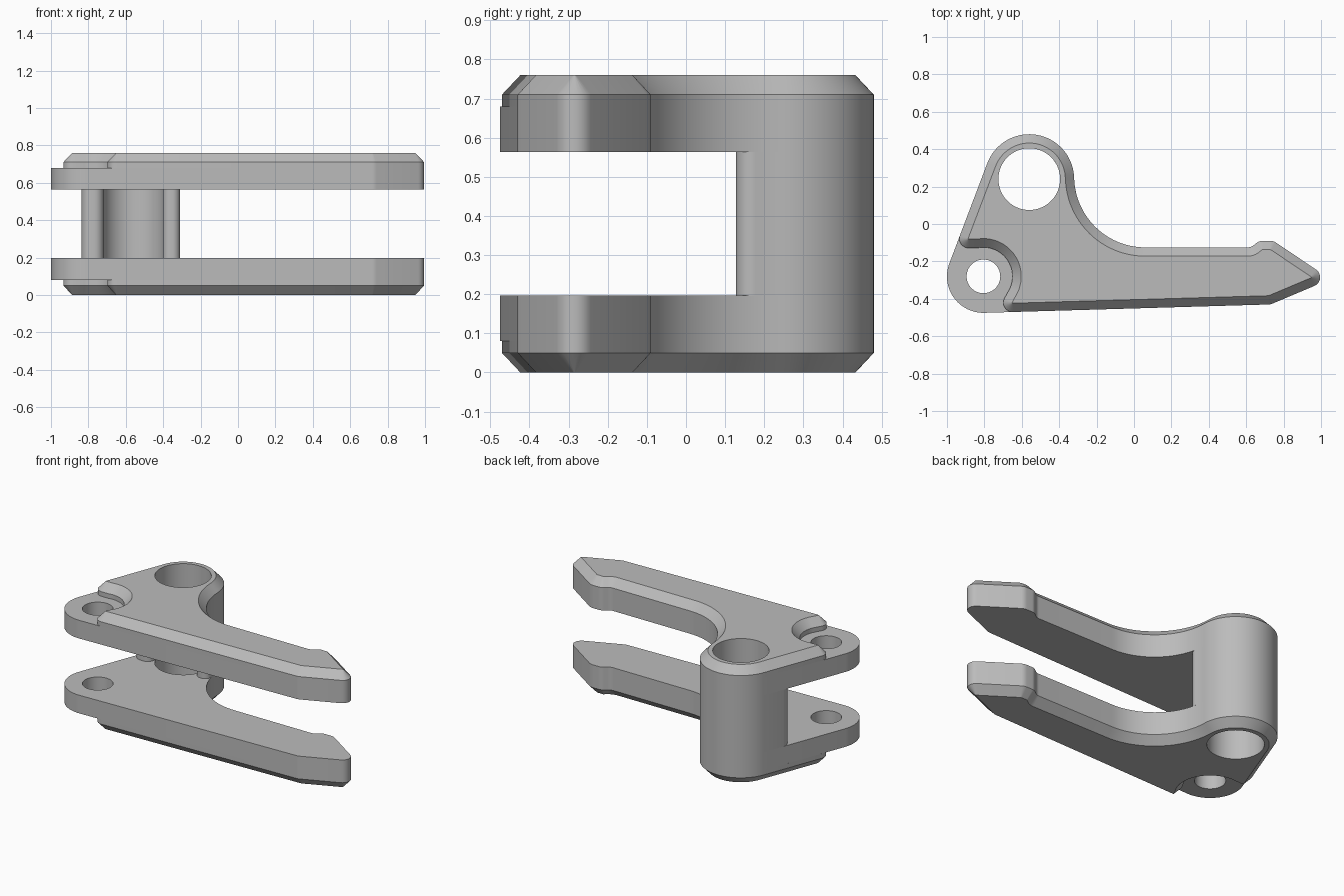
import bpy, bmesh
from math import cos, sin, tan, radians
from mathutils import Vector

if "Cube" in bpy.data.objects:
    bpy.data.objects.remove(bpy.data.objects["Cube"], do_unlink=True)

HEIGHT, CHAMFER = 0.76, 0.047
BORE, PIVOT = (-0.56, 0.24), (-0.805, -0.28)

metal = bpy.data.materials.new("grey metal")
metal.use_nodes = True
grey = (0.5, 0.5, 0.5, 1)
metal.diffuse_color = grey
metal.node_tree.nodes["Principled BSDF"].inputs["Base Color"].default_value = grey


def arc(centre, r, a0, a1, n=24):
    angles = [radians(a0 + (a1 - a0) * i / n) for i in range(n + 1)]
    return [Vector((centre[0] + r * cos(a), centre[1] + r * sin(a))) for a in angles]


def circle(centre, r):
    return arc(centre, r, 0, 360, 64)[:-1]


def corner(x, y, r):
    return (Vector((x, y)), r)


def rounded(path, n=8):
    """Replace each (point, radius) corner of a closed path by a fillet arc."""
    spots = [p[0] if isinstance(p, tuple) else p for p in path]
    out = []
    for i, item in enumerate(path):
        if not isinstance(item, tuple):
            out.append(item)
            continue
        p, r = item
        u = (spots[i - 1] - p).normalized()
        v = (spots[(i + 1) % len(spots)] - p).normalized()
        half = u.angle(v) / 2
        centre = p + (u + v).normalized() * (r / sin(half))
        a = p + u * (r / tan(half)) - centre
        b = p + v * (r / tan(half)) - centre
        turn = a.angle_signed(b)
        for k in range(n + 1):
            t = -turn * k / n
            out.append(centre + Vector((a.x * cos(t) - a.y * sin(t),
                                        a.x * sin(t) + a.y * cos(t))))
    return out


def inset(points, d):
    """Move a counter-clockwise outline inwards by d."""
    out = []
    for i, p in enumerate(points):
        e0 = (p - points[i - 1]).normalized()
        e1 = (points[(i + 1) % len(points)] - p).normalized()
        n0, n1 = Vector((-e0.y, e0.x)), Vector((-e1.y, e1.x))
        out.append(p + (n0 + n1) * (d / (1 + n0.dot(n1))))
    return out


def solid(name, outline, holes, levels):
    """Loft the outline through (z, inset) levels and cap it around the holes."""
    bm = bmesh.new()
    caps = [[], []]
    for index, contour in enumerate([outline] + holes):
        rings = []
        steps = levels if index == 0 else [levels[0], levels[-1]]
        for z, d in steps:
            ring = inset(contour, d) if d and index == 0 else contour
            rings.append([bm.verts.new((p.x, p.y, z)) for p in ring])
        n = len(contour)
        for low, high in zip(rings, rings[1:]):
            for i in range(n):
                j = (i + 1) % n
                bm.faces.new((low[i], low[j], high[j], high[i]))
        for cap, ring in zip(caps, (rings[0], rings[-1])):
            cap += [bm.edges.get((ring[i], ring[(i + 1) % n])) for i in range(n)]
    for cap in caps:
        bmesh.ops.triangle_fill(bm, use_beauty=True, edges=cap)
    bmesh.ops.recalc_face_normals(bm, faces=bm.faces)
    for f in bm.faces:
        f.smooth = True
    for e in bm.edges:
        e.smooth = e.calc_face_angle(0) < radians(30)
    mesh = bpy.data.meshes.new(name)
    bm.to_mesh(mesh)
    bm.free()
    mesh.materials.append(metal)
    bpy.context.collection.objects.link(bpy.data.objects.new(name, mesh))


# Shared stretches of the lever outline, counter-clockwise
blade = [corner(0.73, -0.43, 0.06), corner(1.05, -0.295, 0.05),
         corner(0.745, -0.09, 0.06), corner(0.67, -0.09, 0.05),
         corner(0.625, -0.125, 0.05)]
elbow = (0.06, 0.255)
boss = arc(BORE, 0.24, 1.4, 159.3, 36)
shoulder = arc(elbow, 0.38, -90, -178.6)[:-1] + boss

# Full arm outline with the pivot lug
arm = rounded(arc(PIVOT, 0.195, 159.3, 271.7) + blade + shoulder)

# Raised face: the arm outline with a round recess around the pivot
face = rounded([corner(-0.957, -0.13, 0.05)] + arc(PIVOT, 0.155, 100, -25)
               + [corner(-0.735, -0.473, 0.05)] + blade + shoulder)

# C-shaped column joining both arms behind the slot
column = rounded(arc(elbow, 0.38, -170, -178.6, 4)[:-1] + boss
                 + [corner(-0.859, 0.128, 0.05), corner(-0.712, 0.128, 0.05)]
                 + arc(BORE, 0.165, 194, -14, 40)
                 + [corner(-0.405, 0.128, 0.04), corner(-0.3, 0.128, 0.04)])

bore, pin_hole = circle(BORE, 0.165), circle(PIVOT, 0.09)
for side in ("lower", "upper"):
    def place(levels):
        return levels if side == "lower" else [(HEIGHT - z, d) for z, d in levels]
    solid(side + "_arm", arm, [bore, pin_hole], place([(0.08, 0), (0.197, 0)]))
    solid(side + "_raised_face", face, [bore],
          place([(0, CHAMFER), (0.05, 0), (0.08, 0)]))
solid("column", column, [], [(0.197, 0), (HEIGHT - 0.197, 0)])
